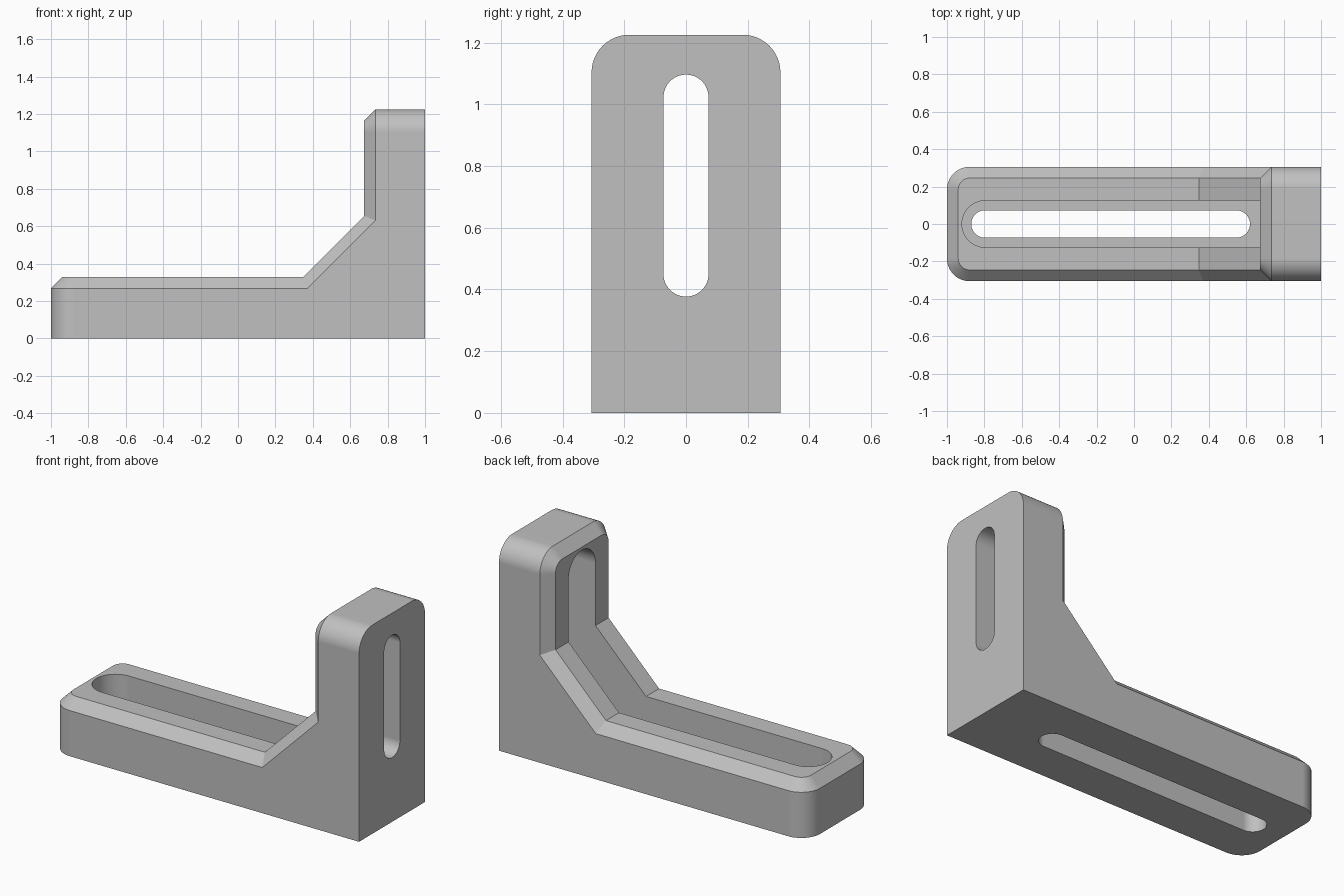
import bpy, bmesh
from math import pi, sin, cos

if "Cube" in bpy.data.objects:
    bpy.data.objects.remove(bpy.data.objects["Cube"], do_unlink=True)

HALF_W, THICK, HEIGHT = 0.306, 0.328, 1.225
ROUND, CHAMFER = 0.122, 0.06
FLOOR = 0.125                 # material left under the recesses
SLOT_R, POCKET_R = 0.073, 0.125

grey = bpy.data.materials.new("plain_grey")
grey.use_nodes = True
colour = (0.53, 0.53, 0.53, 1)
grey.diffuse_color = colour
grey.node_tree.nodes["Principled BSDF"].inputs["Base Color"].default_value = colour


def make_object(name, bm):
    bmesh.ops.recalc_face_normals(bm, faces=bm.faces[:])
    mesh = bpy.data.meshes.new(name)
    bm.to_mesh(mesh)
    bm.free()
    mesh.materials.append(grey)
    obj = bpy.data.objects.new(name, mesh)
    bpy.context.collection.objects.link(obj)
    return obj


def extrude(bm, points, direction):
    face = bm.faces.new([bm.verts.new(p) for p in points])
    ext = bmesh.ops.extrude_face_region(bm, geom=[face])["geom"]
    moved = [g for g in ext if isinstance(g, bmesh.types.BMVert)]
    bmesh.ops.translate(bm, verts=moved, vec=direction)
    bmesh.ops.recalc_face_normals(bm, faces=bm.faces[:])


def slot_cutter(name, start, end, r, low, high, upright, flat_start=False, flat_end=False):
    """Slot-shaped prism running along x, or along z when upright."""
    def cap(centre, side, flat):
        if flat:
            return [(centre, -r * side), (centre, r * side)]
        return [(centre - side * r + side * r * cos(a), side * r * sin(a))
                for a in (pi * (i / 24 - 0.5) for i in range(25))]
    outline = cap(end, 1, flat_end) + cap(start, -1, flat_start)
    depth = high - low
    bm = bmesh.new()
    if upright:
        extrude(bm, [(low, v, u) for u, v in outline], (depth, 0, 0))
    else:
        extrude(bm, [(u, v, low) for u, v in outline], (0, 0, depth))
    obj = make_object(name, bm)
    obj.hide_render = True
    return obj


# Bracket body: L profile with a diagonal gusset
profile = [(-1, 0), (1, 0), (1, HEIGHT), (0.675, HEIGHT),
           (0.675, 0.656), (0.347, THICK), (-1, THICK)]
bm = bmesh.new()
extrude(bm, [(x, -HALF_W, z) for x, z in profile], (0, 2 * HALF_W, 0))


def along(edge, axis):
    d = edge.verts[1].co - edge.verts[0].co
    return abs(d[axis]) > 0.999 * d.length


# Rounded corners on the free ends of both arms
corners = [e for e in bm.edges
           if (along(e, 2) and all(v.co.x < -0.99 for v in e.verts))
           or (along(e, 0) and all(v.co.z > HEIGHT - 0.01 for v in e.verts))]
bmesh.ops.bevel(bm, geom=corners, offset=ROUND, offset_type='OFFSET',
                segments=12, profile=0.5, affect='EDGES')
bmesh.ops.recalc_face_normals(bm, faces=bm.faces[:])


# Chamfer around the rim of the inner faces
def is_inner(face):
    n, c = face.normal, face.calc_center_median()
    return (abs(n.y) < 0.01 and (n.z > 0.5 or n.x < -0.5)
            and c.x > -0.99 and c.z < HEIGHT - 0.01 and abs(c.y) < 0.01)


inner = {f for f in bm.faces if is_inner(f)}
rim = [e for e in bm.edges if sum(f in inner for f in e.link_faces) == 1]
bmesh.ops.bevel(bm, geom=rim, offset=CHAMFER, offset_type='OFFSET',
                segments=1, profile=0.5, affect='EDGES')
body = make_object("bracket_body", bm)

# Wide recesses meeting in the corner, then the through slots
cutters = [
    slot_cutter("base_recess", -0.92, 1 - FLOOR, POCKET_R, FLOOR, 0.8, False, flat_end=True),
    slot_cutter("upright_recess", FLOOR, 1.147, POCKET_R, 0.2, 1 - FLOOR, True, flat_start=True),
    slot_cutter("base_slot", -0.87, 0.62, SLOT_R, -0.1, 0.3, False),
    slot_cutter("upright_slot", 0.377, 1.096, SLOT_R, 0.7, 1.1, True),
]
bpy.ops.object.select_all(action='DESELECT')
body.select_set(True)
bpy.context.view_layer.objects.active = body
for cutter in cutters:
    mod = body.modifiers.new(cutter.name, 'BOOLEAN')
    mod.operation, mod.solver, mod.object = 'DIFFERENCE', 'EXACT', cutter
    bpy.ops.object.modifier_apply(modifier=mod.name)
    bpy.data.objects.remove(cutter, do_unlink=True)

# Smooth the rounds, keep the edges crisp and the flats flat
bpy.ops.object.shade_smooth_by_angle(angle=pi / 6)
weighted = body.modifiers.new("flat_faces", 'WEIGHTED_NORMAL')
weighted.keep_sharp = True
